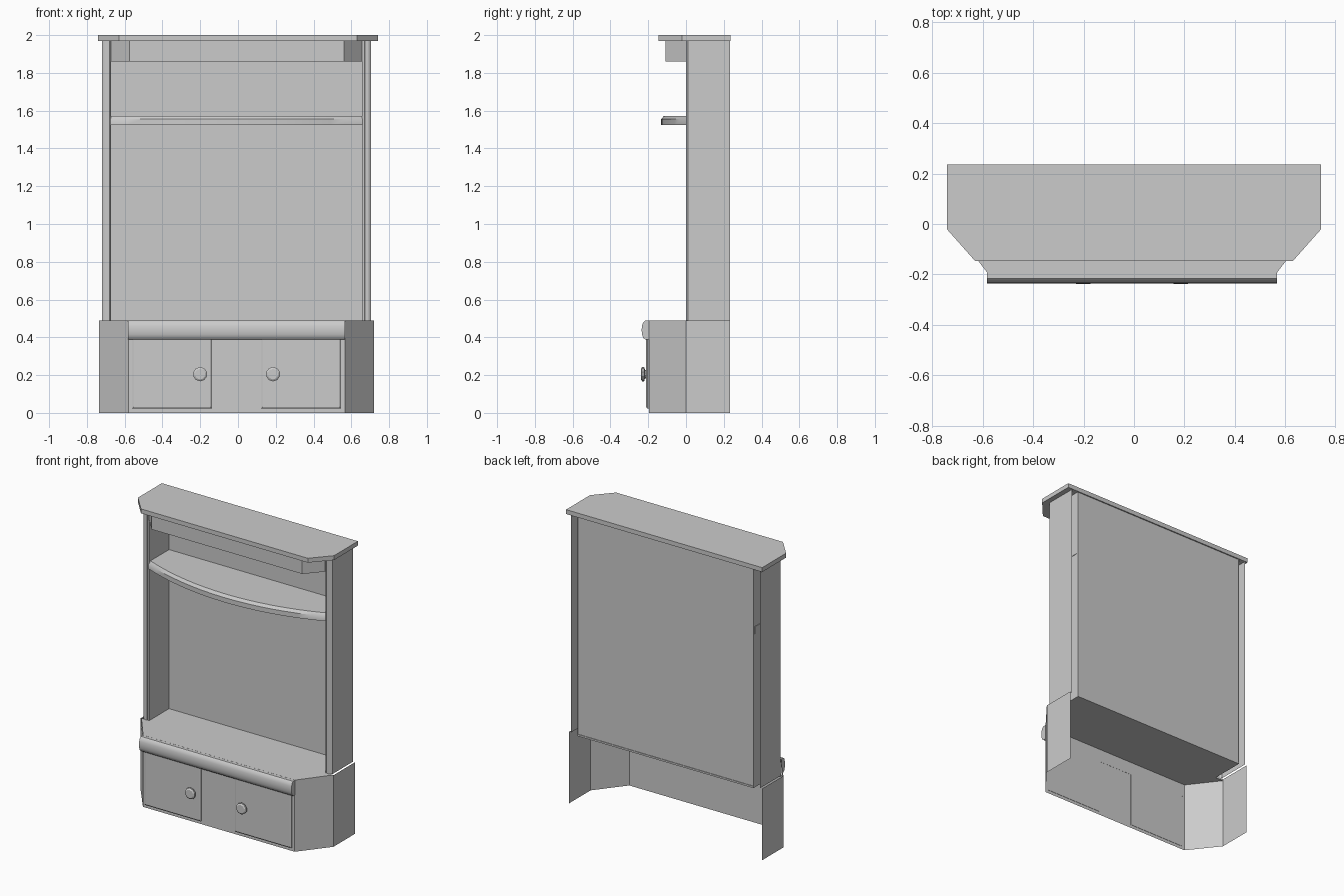
import bpy, bmesh, math
from mathutils import Matrix, Vector

cube = bpy.data.objects.get("Cube")
if cube:
    bpy.data.objects.remove(cube, do_unlink=True)

grey = bpy.data.materials.new("plain grey")
grey.use_nodes = True
GREY = (0.6, 0.6, 0.6, 1)
grey.diffuse_color = GREY
grey.node_tree.nodes["Principled BSDF"].inputs["Base Color"].default_value = GREY

SHIFT = -0.0075   # the carcass sits slightly off the cap's centre
BACK = 0.232
BASE_TOP = 0.488
CAP_BOTTOM = 1.97


def finish(name, bm, dx=SHIFT, smooth=False):
    bmesh.ops.recalc_face_normals(bm, faces=bm.faces)
    mesh = bpy.data.meshes.new(name)
    bm.to_mesh(mesh)
    bm.free()
    mesh.materials.append(grey)
    obj = bpy.data.objects.new(name, mesh)
    obj.location.x = dx
    bpy.context.collection.objects.link(obj)
    if smooth:
        bpy.ops.object.select_all(action='DESELECT')
        obj.select_set(True)
        bpy.context.view_layer.objects.active = obj
        bpy.ops.object.shade_smooth_by_angle(angle=math.radians(40))
    return obj


def sweep(name, rings, closed=True, caps=True, **kw):
    """Join matching rings of points with quads."""
    bm = bmesh.new()
    loops = [[bm.verts.new(p) for p in ring] for ring in rings]
    n = len(loops[0])
    for a, b in zip(loops, loops[1:]):
        for i in range(n if closed else n - 1):
            j = (i + 1) % n
            bm.faces.new((a[i], a[j], b[j], b[i]))
    if caps:
        bm.faces.new(loops[0])
        bm.faces.new(loops[-1])
    return finish(name, bm, **kw)


def upright_prism(name, outline, z0, z1, **kw):
    return sweep(name, [[(x, y, z) for x, y in outline] for z in (z0, z1)], **kw)


def mirrored(half):
    """Complete a half outline given from the back to the front on +x."""
    return half + [(-x, y) for x, y in reversed(half)]


def box(name, x0, x1, y0, y1, z0, z1):
    return upright_prism(name, [(x0, y0), (x1, y0), (x1, y1), (x0, y1)], z0, z1)


# Lower cabinet: thin walls, open at the back and underneath
base = [(0.7275, BACK), (0.7275, 0), (0.573, -0.196)]
upright_prism("base_walls", mirrored(base), 0, BASE_TOP, closed=False, caps=False)
counter = [(0.664, BACK), (0.664, 0.004), (0.724, 0.004), (0.573, -0.194)]
upright_prism("base_counter", mirrored(counter), 0.476, BASE_TOP)

# Rounded rail along the counter front
rail = [(-0.195, 0.488), (-0.216, 0.488), (-0.227, 0.478), (-0.233, 0.46), (-0.235, 0.438),
        (-0.233, 0.416), (-0.227, 0.398), (-0.216, 0.388), (-0.195, 0.388)]
sweep("rounded_rail", [[(x, y, z) for y, z in rail] for x in (-0.575, 0.575)], smooth=True)

# Doors with bevelled edges and turned knobs
for side, sx in (("left", 1), ("right", -1)):
    rings = []
    for y, inset in ((-0.194, 0), (-0.205, 0), (-0.211, 0.01)):
        x0, x1 = 0.13 + inset, 0.553 - inset
        z0, z1 = 0.022 + inset, 0.389
        rings.append([(sx * x, y, z) for x, z in ((x0, z0), (x1, z0), (x1, z1), (x0, z1))])
    sweep(side + "_door", rings)
    rings = []
    for y, r in ((-0.208, 0.022), (-0.217, 0.022), (-0.222, 0.038), (-0.232, 0.038), (-0.238, 0.028)):
        rings.append([(sx * 0.193 + r * math.cos(a), y, 0.205 + r * math.sin(a))
                      for a in (math.tau * (i + 0.5) / 10 for i in range(10))])
    sweep(side + "_knob", rings)

# Hollow side posts, open behind, with a moulded front edge
post = [(0.7125, BACK), (0.7125, 0.01), (0.698, 0), (0.679, 0),
        (0.677, 0.006), (0.673, 0.006), (0.671, 0), (0.664, 0.004), (0.664, BACK)]
for side, sx in (("left", 1), ("right", -1)):
    upright_prism(side + "_post", [(sx * x, y) for x, y in post],
                  BASE_TOP, CAP_BOTTOM, closed=False, caps=False)

# Back board and the canopy box under the cap
box("back_board", -0.664, 0.664, 0.216, 0.228, 0.476, 1.86)
canopy = [(0.664, 0.228), (0.664, 0), (0.568, -0.108)]
upright_prism("canopy", mirrored(canopy), 1.86, CAP_BOTTOM)

# Bow-fronted shelf with a bevelled top edge
half_w, bow, steps = 0.667, 0.132, 16
radius = (half_w ** 2 + bow ** 2) / (2 * bow)
rings = []
for i in range(steps + 1):
    x = half_w * (2 * i / steps - 1)
    front = radius - bow - math.sqrt(radius ** 2 - x ** 2)
    rings.append([(x, 0.218, 1.523), (x, front, 1.523), (x, front, 1.555),
                  (x, front + 0.016, 1.573), (x, 0.218, 1.573)])
sweep("bowed_shelf", rings, smooth=True)

# Cap with chamfered front corners
cap = [(0.74, 0.236), (0.74, -0.022), (0.63, -0.146)]
upright_prism("top_cap", mirrored(cap), CAP_BOTTOM, 2.0, dx=0)
